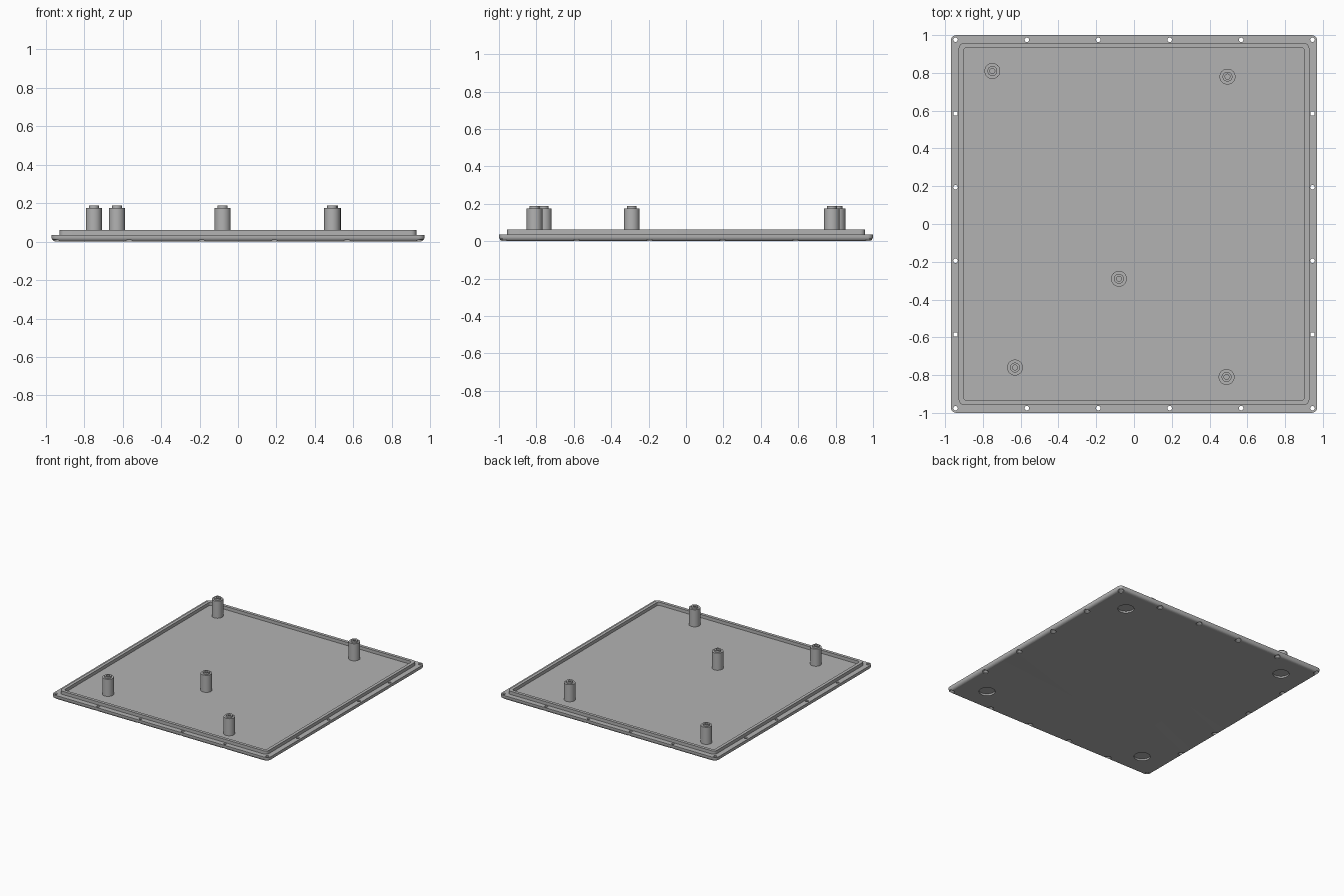
import bpy, bmesh
from math import sin, cos, pi, radians

cube = bpy.data.objects.get("Cube")
if cube:
    bpy.data.objects.remove(cube, do_unlink=True)

grey = bpy.data.materials.new("matte grey")
grey.use_nodes = True
grey.diffuse_color = (0.45, 0.45, 0.45, 1)
grey.node_tree.nodes["Principled BSDF"].inputs["Base Color"].default_value = (0.45, 0.45, 0.45, 1)

HALF_X, HALF_Y = 0.97, 1.0
FLOOR = 0.036
RIM_TOP = 0.062


def finish(bm, name):
    bmesh.ops.recalc_face_normals(bm, faces=bm.faces)
    mesh = bpy.data.meshes.new(name)
    bm.to_mesh(mesh)
    bm.free()
    mesh.materials.append(grey)
    obj = bpy.data.objects.new(name, mesh)
    bpy.context.collection.objects.link(obj)
    return obj


def loft(bm, rings):
    """Skin a stack of point rings and cap both ends."""
    loops = [[bm.verts.new(p) for p in ring] for ring in rings]
    for a, b in zip(loops, loops[1:]):
        for i in range(len(a)):
            j = (i + 1) % len(a)
            bm.faces.new((a[i], a[j], b[j], b[i]))
    bm.faces.new(loops[0][::-1])
    bm.faces.new(loops[-1])


def rounded_rect(inset, radius, z, steps=6):
    points = []
    for k, (sx, sy) in enumerate([(1, 1), (-1, 1), (-1, -1), (1, -1)]):
        cx = sx * (HALF_X - inset - radius)
        cy = sy * (HALF_Y - inset - radius)
        for i in range(steps + 1):
            a = (k + i / steps) * pi / 2
            points.append((cx + radius * cos(a), cy + radius * sin(a), z))
    return points


def lathe(bm, x, y, profile, sides=32):
    loft(bm, [[(x + r * cos(2 * pi * i / sides), y + r * sin(2 * pi * i / sides), z)
               for i in range(sides)] for r, z in profile])


def smooth(obj):
    bpy.ops.object.select_all(action="DESELECT")
    obj.select_set(True)
    bpy.context.view_layer.objects.active = obj
    bpy.ops.object.shade_smooth_by_angle(angle=radians(35))


# Cover plate: rounded lower edge, flat ledge, raised rim and recessed floor
bm = bmesh.new()
fillet = 0.024
rings = []
for i in range(7):
    a = i / 6 * pi / 2
    inset = fillet * (1 - sin(a))
    rings.append(rounded_rect(inset, 0.03 - inset, fillet * (1 - cos(a))))
rings += [
    rounded_rect(0, 0.03, FLOOR),
    rounded_rect(0.042, 0.028, FLOOR),
    rounded_rect(0.042, 0.028, RIM_TOP),
    rounded_rect(0.067, 0.018, RIM_TOP),
    rounded_rect(0.067, 0.018, FLOOR),
]
loft(bm, rings)
plate = finish(bm, "cover_plate")

# Countersunk screw holes around the ledge, and round foot recesses below
bm = bmesh.new()
hole_x, hole_y = 0.945, 0.975
spots = set()
for i in range(6):
    t = -1 + 2 * i / 5
    for s in (-1, 1):
        spots.add((round(t * hole_x, 4), s * hole_y))
        spots.add((s * hole_x, round(t * hole_y, 4)))
for x, y in sorted(spots):
    lathe(bm, x, y, [(0.022, -0.01), (0.022, 0.008), (0.012, 0.018), (0.012, 0.05)], 20)
for sx in (-1, 1):
    for sy in (-1, 1):
        lathe(bm, sx * 0.75, sy * 0.80, [(0.06, -0.01), (0.06, 0.014)], 40)
cutter = finish(bm, "hole_cutter")
cutter.hide_render = True

cut = plate.modifiers.new("holes", "BOOLEAN")
cut.operation = "DIFFERENCE"
cut.solver = "EXACT"
cut.object = cutter
bpy.context.view_layer.objects.active = plate
bpy.ops.object.modifier_apply(modifier=cut.name)
bpy.data.objects.remove(cutter, do_unlink=True)
smooth(plate)

# Mounting posts: stepped cylinders with a blind screw hole
post_profile = [(0.042, FLOOR - 0.004), (0.042, 0.174), (0.026, 0.174),
                (0.026, 0.187), (0.013, 0.187), (0.013, 0.09)]
posts = {
    "back_right_post": (-0.75, 0.81),
    "back_left_post": (0.495, 0.78),
    "middle_post": (-0.08, -0.29),
    "front_right_post": (-0.63, -0.76),
    "front_left_post": (0.49, -0.81),
}
for name, (x, y) in posts.items():
    bm = bmesh.new()
    lathe(bm, x, y, post_profile)
    smooth(finish(bm, name))
